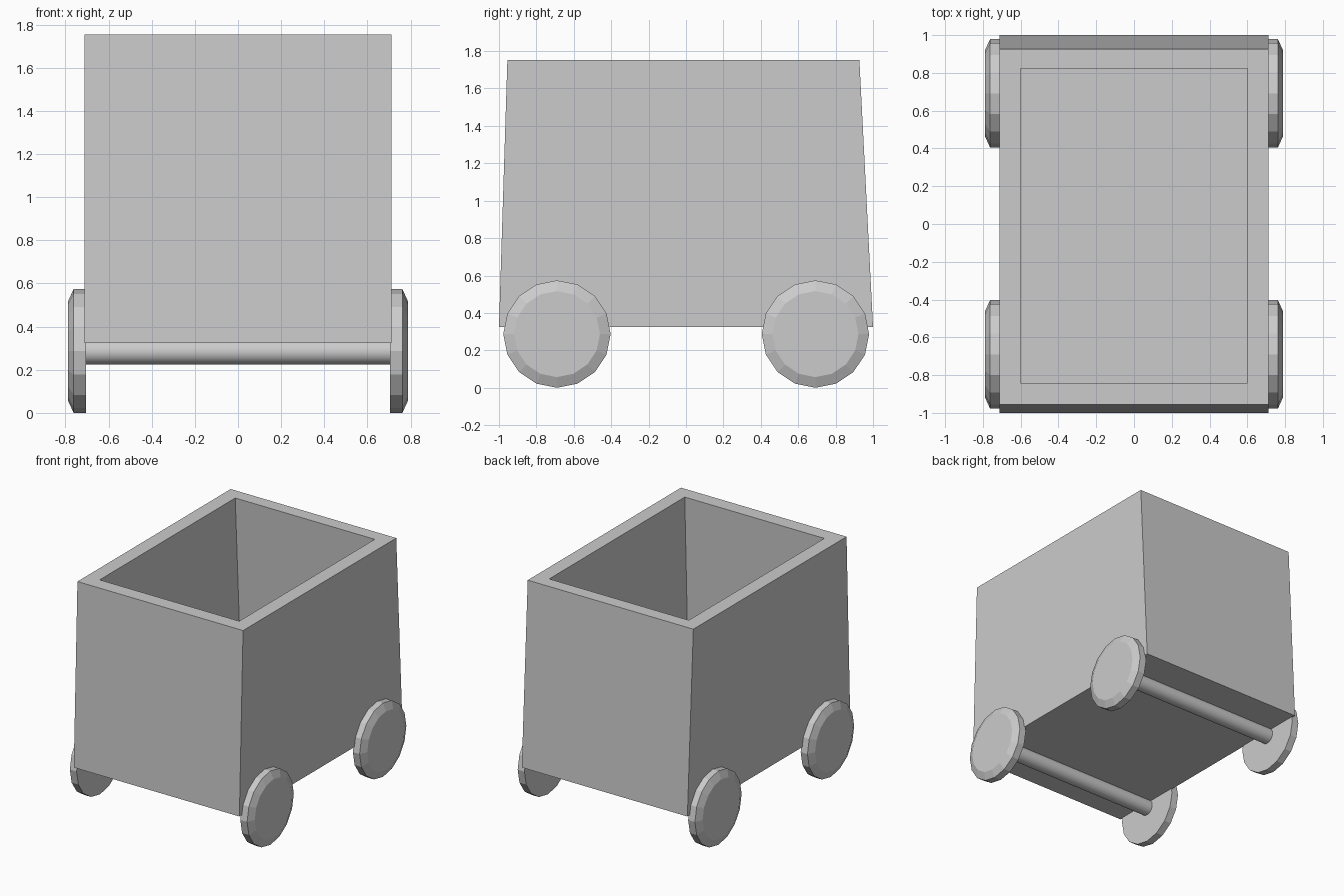
import bpy, bmesh, math
from mathutils import Matrix

if "Cube" in bpy.data.objects:
    bpy.data.objects.remove(bpy.data.objects["Cube"])

def finish(bm, name):
    bmesh.ops.recalc_face_normals(bm, faces=bm.faces[:])
    me = bpy.data.meshes.new(name)
    bm.to_mesh(me)
    bm.free()
    ob = bpy.data.objects.new(name, me)
    bpy.context.collection.objects.link(ob)
    return ob

def ring(bm, x, y0, y1, z):
    return [bm.verts.new(p) for p in ((-x, y0, z), (x, y0, z), (x, y1, z), (-x, y1, z))]

def bridge(bm, a, b):
    n = len(a)
    for i in range(n):
        j = (i + 1) % n
        bm.faces.new((a[i], a[j], b[j], b[i]))

# Open cart body: outer bottom, outer rim, inner rim, inner floor
bm = bmesh.new()
rings = [ring(bm, 0.712, -1.0, 1.0, 0.325),
         ring(bm, 0.712, -0.955, 0.927, 1.753),
         ring(bm, 0.60, -0.842, 0.823, 1.753),
         ring(bm, 0.60, -0.883, 0.89, 0.435)]
for a, b in zip(rings, rings[1:]):
    bridge(bm, a, b)
bm.faces.new(rings[0])
bm.faces.new(rings[-1])
finish(bm, "cart_body")

# Wheels: 16-sided discs with a chamfered outer edge
def wheel(name, side, y):
    bm = bmesh.new()
    loops = []
    for x, r in ((0.704, 0.287), (0.762, 0.287), (0.788, 0.23)):
        loops.append([bm.verts.new((side * x,
                                    y + r * math.sin(math.tau * i / 16),
                                    0.287 + r * math.cos(math.tau * i / 16)))
                      for i in range(16)])
    for a, b in zip(loops, loops[1:]):
        bridge(bm, a, b)
    bm.faces.new(loops[0])
    bm.faces.new(loops[-1])
    finish(bm, name)

# Axles: smooth rods between each pair of wheels
def axle(name, y):
    bm = bmesh.new()
    m = Matrix.Translation((0, y, 0.284)) @ Matrix.Rotation(math.pi / 2, 4, 'Y')
    bmesh.ops.create_cone(bm, cap_ends=True, segments=32, radius1=0.06,
                          radius2=0.06, depth=1.41, matrix=m)
    for f in bm.faces:
        f.smooth = len(f.verts) == 4
    finish(bm, name)

for end, y in (("front", -0.69), ("rear", 0.692)):
    axle(end + "_axle", y)
    for label, side in (("left", -1), ("right", 1)):
        wheel(f"{end}_{label}_wheel", side, y)
